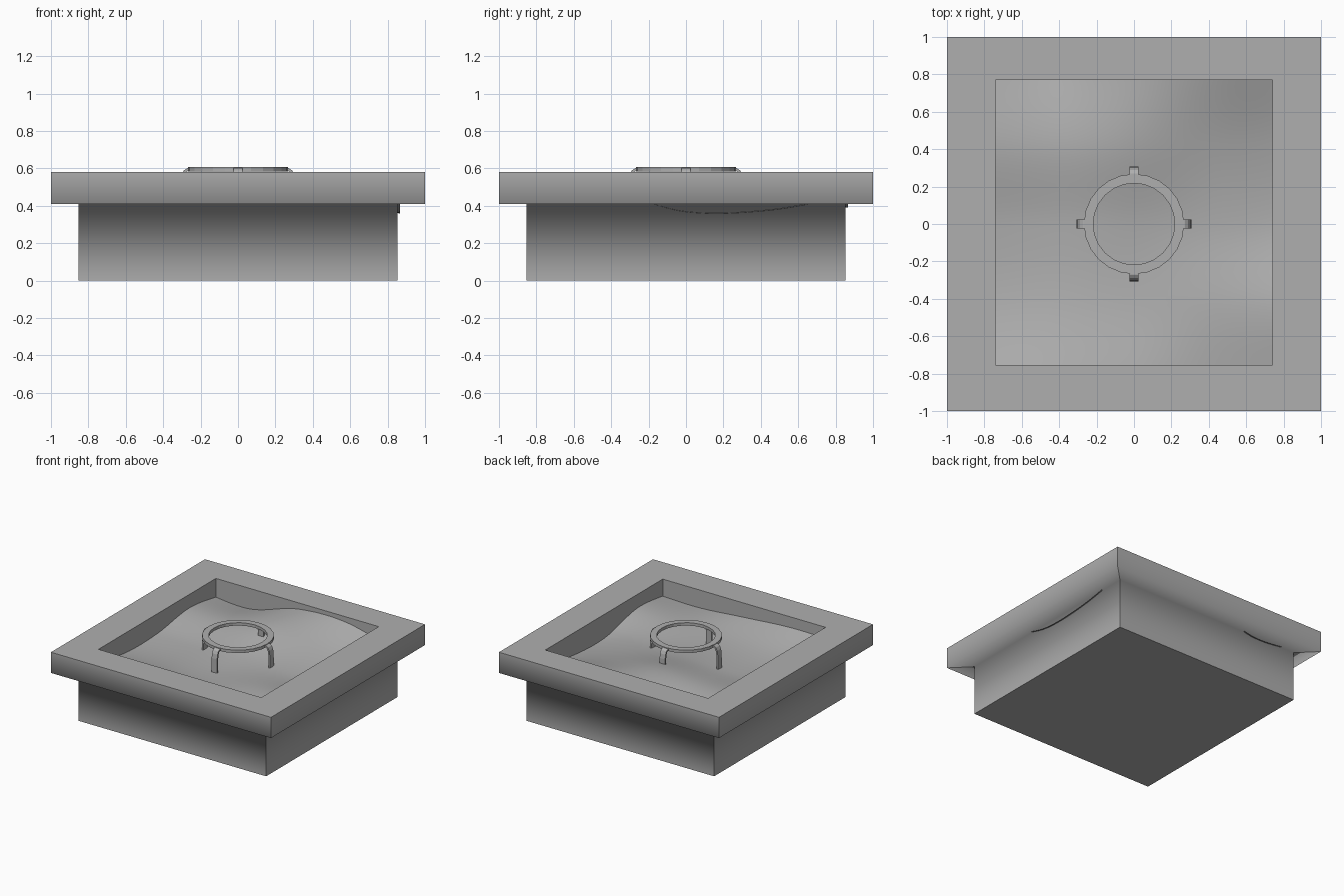
import bpy, bmesh, math

if "Cube" in bpy.data.objects:
    bpy.data.objects.remove(bpy.data.objects["Cube"])

# Mid-grey shared by all parts
grey = bpy.data.materials.new("mid_grey")
grey.diffuse_color = (0.43, 0.43, 0.43, 1)
grey.use_nodes = True
grey.node_tree.nodes["Principled BSDF"].inputs["Base Color"].default_value = grey.diffuse_color


def make_object(name, bm):
    bmesh.ops.recalc_face_normals(bm, faces=bm.faces)
    mesh = bpy.data.meshes.new(name)
    bm.to_mesh(mesh)
    bm.free()
    mesh.materials.append(grey)
    ob = bpy.data.objects.new(name, mesh)
    bpy.context.collection.objects.link(ob)
    return ob


def loft(name, loops, cap_start=False, cap_end=False, closed=False, soft_loops=()):
    """Skin quads between loops of points; edges in soft_loops are smooth, all others sharp."""
    bm = bmesh.new()
    rings = [[bm.verts.new(p) for p in loop] for loop in loops]
    pairs = list(zip(rings, rings[1:])) + ([(rings[-1], rings[0])] if closed else [])
    for a, b in pairs:
        n = len(a)
        for i in range(n):
            j = (i + 1) % n
            bm.faces.new((a[i], a[j], b[j], b[i]))
    if cap_start:
        bm.faces.new(rings[0])
    if cap_end:
        bm.faces.new(rings[-1])
    if soft_loops:
        for f in bm.faces:
            f.smooth = True
        for e in bm.edges:
            e.smooth = any(all(v in rings[k] for v in e.verts) for k in soft_loops)
    return make_object(name, bm)


def rect(x0, x1, y0, y1, z):
    return [(x0, y0, z), (x1, y0, z), (x1, y1, z), (x0, y1, z)]


# Hearth box: base, overhanging rim and inner pit in one shell, shading soft under the rim
B = 0.853
loft("hearth_box", [
    rect(-B, B, -B, B, 0), rect(-B, B, -B, B, 0.41),
    rect(-1, 1, -1, 1, 0.41), rect(-1, 1, -1, 1, 0.58),
    rect(-0.74, 0.74, -0.755, 0.77, 0.58),
    rect(-0.74, 0.74, -0.755, 0.77, 0.32)],
    cap_start=True, cap_end=True, soft_loops=(1, 2))

# Ash bed: smooth dunes interpolated from a coarse height grid (rows front to back)
HEIGHTS = [
    [0.51, 0.52, 0.48, 0.425, 0.43],
    [0.42, 0.42, 0.42, 0.45, 0.475],
    [0.42, 0.41, 0.43, 0.42, 0.368],
    [0.475, 0.46, 0.51, 0.46, 0.375],
    [0.425, 0.395, 0.53, 0.56, 0.45],
]


def spline(v, t):
    """Catmull-Rom through evenly spaced values, t in 0..1."""
    n = len(v) - 1
    i = min(int(t * n), n - 1)
    f = t * n - i
    b, c = v[i], v[i + 1]
    a = v[i - 1] if i > 0 else 2 * b - c
    d = v[i + 2] if i + 2 <= n else 2 * c - b
    return b + 0.5 * f * (c - a + f * (2*a - 5*b + 4*c - d + f * (3*(b - c) + d - a)))


bm = bmesh.new()
N = 40
A = 0.865
bmesh.ops.create_grid(bm, x_segments=N, y_segments=N, size=A)
for v in bm.verts:
    tx = min(max((v.co.x / A + 1) / 2, 0), 1)
    ty = min(max((v.co.y / A + 1) / 2, 0), 1)
    v.co.z = spline([spline(row, tx) for row in HEIGHTS], ty)
for f in bm.faces:
    f.smooth = True
make_object("ash_bed", bm)

# Trivet ring
S = 24


def circle(r, z):
    return [(r * math.cos(2 * math.pi * i / S), r * math.sin(2 * math.pi * i / S), z)
            for i in range(S)]


loft("trivet_ring", [circle(0.268, 0.583), circle(0.268, 0.607),
                     circle(0.218, 0.607), circle(0.218, 0.583)], closed=True)

# Four bent strap legs: (radius, height) for the outer and inner line
OUTER = [(0.26, 0.603), (0.272, 0.601), (0.29, 0.589), (0.301, 0.566), (0.307, 0.53), (0.309, 0.38)]
INNER = [(0.26, 0.588), (0.268, 0.587), (0.279, 0.579), (0.288, 0.561), (0.293, 0.53), (0.295, 0.38)]
W = 0.025
for k in range(4):
    leg = loft("trivet_leg", [
        [(ro, -W, zo), (ro, W, zo), (ri, W, zi), (ri, -W, zi)]
        for (ro, zo), (ri, zi) in zip(OUTER, INNER)], cap_start=True, cap_end=True)
    leg.rotation_euler.z = k * math.pi / 2
